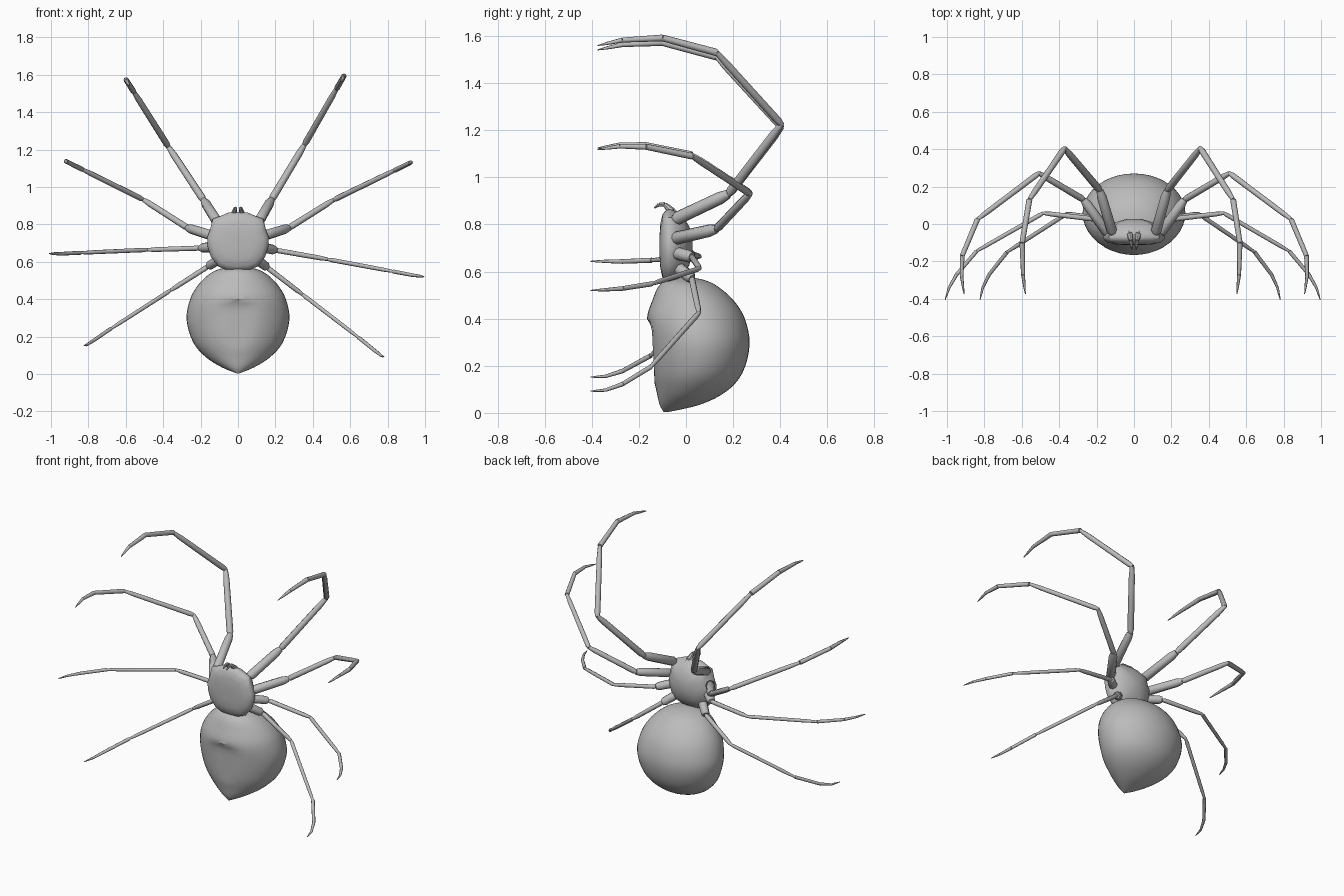
import bpy, bmesh, math
from mathutils import Vector, Matrix

if "Cube" in bpy.data.objects:
    bpy.data.objects.remove(bpy.data.objects["Cube"])

grey = bpy.data.materials.new("grey")
grey.diffuse_color = (0.5, 0.5, 0.5, 1)
grey.use_nodes = True
grey.node_tree.nodes["Principled BSDF"].inputs["Base Color"].default_value = grey.diffuse_color


def finish(bm, name, angle=40):
    bmesh.ops.recalc_face_normals(bm, faces=bm.faces)
    mesh = bpy.data.meshes.new(name)
    bm.to_mesh(mesh)
    bm.free()
    mesh.materials.append(grey)
    ob = bpy.data.objects.new(name, mesh)
    bpy.context.collection.objects.link(ob)
    bpy.ops.object.select_all(action='DESELECT')
    ob.select_set(True)
    bpy.context.view_layer.objects.active = ob
    bpy.ops.object.shade_smooth_by_angle(angle=math.radians(angle))
    return ob


def loft(bm, rings):
    """Skin a list of equally long point rings and cap both ends."""
    rows = [[bm.verts.new(p) for p in ring] for ring in rings]
    n = len(rows[0])
    for a, b in zip(rows, rows[1:]):
        for i in range(n):
            j = (i + 1) % n
            bm.faces.new((a[i], a[j], b[j], b[i]))
    bm.faces.new(rows[0][::-1])
    bm.faces.new(rows[-1])


def segment(bm, a, b, profile, sides=8):
    """Tapered limb piece from a to b; profile is (fraction, radius)."""
    d = b - a
    q = d.to_track_quat('Z', 'Y')
    loft(bm, [[a + d * t + q @ Vector((r * math.cos(k * math.tau / sides),
                                       r * math.sin(k * math.tau / sides), 0))
               for k in range(sides)] for t, r in profile])


def resample(keys, steps):
    """Smooth interpolation through key rows."""
    out = []
    for i in range(len(keys) - 1):
        p = [Vector(keys[min(max(k, 0), len(keys) - 1)]) for k in (i - 1, i, i + 1, i + 2)]
        for s in range(steps):
            t = s / steps
            out.append(0.5 * (2 * p[1] + (p[2] - p[0]) * t
                              + (2 * p[0] - 5 * p[1] + 4 * p[2] - p[3]) * t * t
                              + (3 * p[1] - p[0] - 3 * p[2] + p[3]) * t ** 3))
    return out + [Vector(keys[-1])]


# Abdomen: (z, half width, front y, back y), with a pointed lower end
keys = [(0.003, 0.006, -0.095, -0.08), (0.035, 0.085, -0.112, 0.06),
        (0.09, 0.172, -0.125, 0.17), (0.17, 0.24, -0.142, 0.24),
        (0.29, 0.275, -0.155, 0.27), (0.40, 0.256, -0.166, 0.25),
        (0.48, 0.21, -0.142, 0.2), (0.54, 0.145, -0.115, 0.13),
        (0.565, 0.085, -0.078, 0.075), (0.576, 0.02, -0.02, 0.015)]
fronts = resample([k[:3] for k in keys], 4)
backs = resample([(k[0], k[3], 0) for k in keys], 4)
skin = []
for (z, w, front), bk in zip(fronts, backs):
    mid, half = (front + bk[1]) / 2, (bk[1] - front) / 2
    # shallow flat on the front, ending in a small ledge at the top
    limit = min(-0.134 - 0.05 * (z - 0.14), -0.145 - 0.6 * (z - 0.365))
    skin.append([Vector((w * math.cos(a), max(mid + half * math.sin(a), limit), z))
                 for a in (k * math.tau / 40 for k in range(40))])
bm = bmesh.new()
loft(bm, skin)
finish(bm, "abdomen", 35)

# Head shield: half outline (x, z) mirrored, lofted front to back
half_outline = [(0.0, 0.55), (0.06, 0.556), (0.105, 0.575), (0.145, 0.625), (0.162, 0.68),
                (0.165, 0.73), (0.148, 0.775), (0.135, 0.83), (0.1, 0.842), (0.05, 0.864),
                (0.0, 0.866)]
pts = half_outline + [(-x, z) for x, z in half_outline[-2:0:-1]]
bm = bmesh.new()
loft(bm, [[Vector((x * s, y, 0.71 + (z - 0.71) * s)) for x, z in pts] for y, s in
          [(-0.112, 0.3), (-0.109, 0.6), (-0.1, 0.85), (-0.085, 0.97), (-0.07, 1.0),
           (-0.045, 0.95), (-0.01, 0.78), (0.014, 0.52), (0.028, 0.2)]])
finish(bm, "head_shield", 40)

# Jaws with small hooked fangs
for side, tag in ((1, "right"), (-1, "left")):
    bm = bmesh.new()
    path = [(0.03, -0.03, 0.8), (0.021, -0.06, 0.855), (0.015, -0.09, 0.885),
            (0.013, -0.115, 0.884), (0.012, -0.135, 0.87)]
    radii = [0.028, 0.018, 0.01, 0.008, 0.003]
    v = [Vector((x * side, y, z)) for x, y, z in path]
    for i in range(4):
        segment(bm, v[i], v[i + 1], [(0, radii[i]), (1, radii[i + 1])])
    finish(bm, "jaw_" + tag)

# Legs: joint path on the right, thickness, and swing of the left copy in degrees
legs = {
    "first": ([(0.115, -0.05, 0.82), (0.178, 0.18, 0.93), (0.355, 0.405, 1.225),
               (0.53, 0.13, 1.53), (0.566, -0.1, 1.592), (0.562, -0.27, 1.583),
               (0.55, -0.375, 1.56)], 0.95, -2.4),
    "second": ([(0.14, -0.05, 0.74), (0.27, 0.13, 0.78), (0.51, 0.272, 0.93),
                (0.84, 0.025, 1.09), (0.922, -0.17, 1.13), (0.925, -0.28, 1.132),
                (0.912, -0.375, 1.118)], 0.85, 0.5),
    "third": ([(0.12, -0.05, 0.68), (0.2, 0.025, 0.662), (0.48, 0.058, 0.613),
               (0.83, -0.145, 0.548), (0.935, -0.27, 0.528), (0.975, -0.34, 0.523),
               (0.996, -0.405, 0.52)], 0.65, 8),
    "fourth": ([(0.09, -0.04, 0.62), (0.155, 0.025, 0.57), (0.345, 0.055, 0.425),
                (0.645, -0.15, 0.195), (0.735, -0.27, 0.122), (0.767, -0.34, 0.097),
                (0.782, -0.405, 0.092)], 0.65, 4.8)}
thick = [0.032, 0.021, 0.018, 0.0165, 0.015, 0.011]
for name, (path, scale, swing) in legs.items():
    for side, tag in ((1, "right"), (-1, "left")):
        v = [Vector(p) for p in path]
        if side < 0:
            turn = Matrix.Rotation(-math.radians(swing), 3, 'Y')
            v = [v[0] + turn @ (p - v[0]) for p in v]
            for p in v:
                p.x = -p.x
        bm = bmesh.new()
        for i in range(6):
            r = thick[i] * scale if i else 0.028
            if i < 3:
                prof = [(-0.01, r * 0.65), (0.05, r), (0.85, r * 0.92), (1.0, r * 0.65)]
            elif i < 5:
                prof = [(0, r), (1, thick[i + 1] * scale)]
            else:
                prof = [(0, r), (0.6, r * 0.65), (1, 0.002)]
            segment(bm, v[i], v[i + 1], prof)
        finish(bm, name + "_leg_" + tag, 50)
